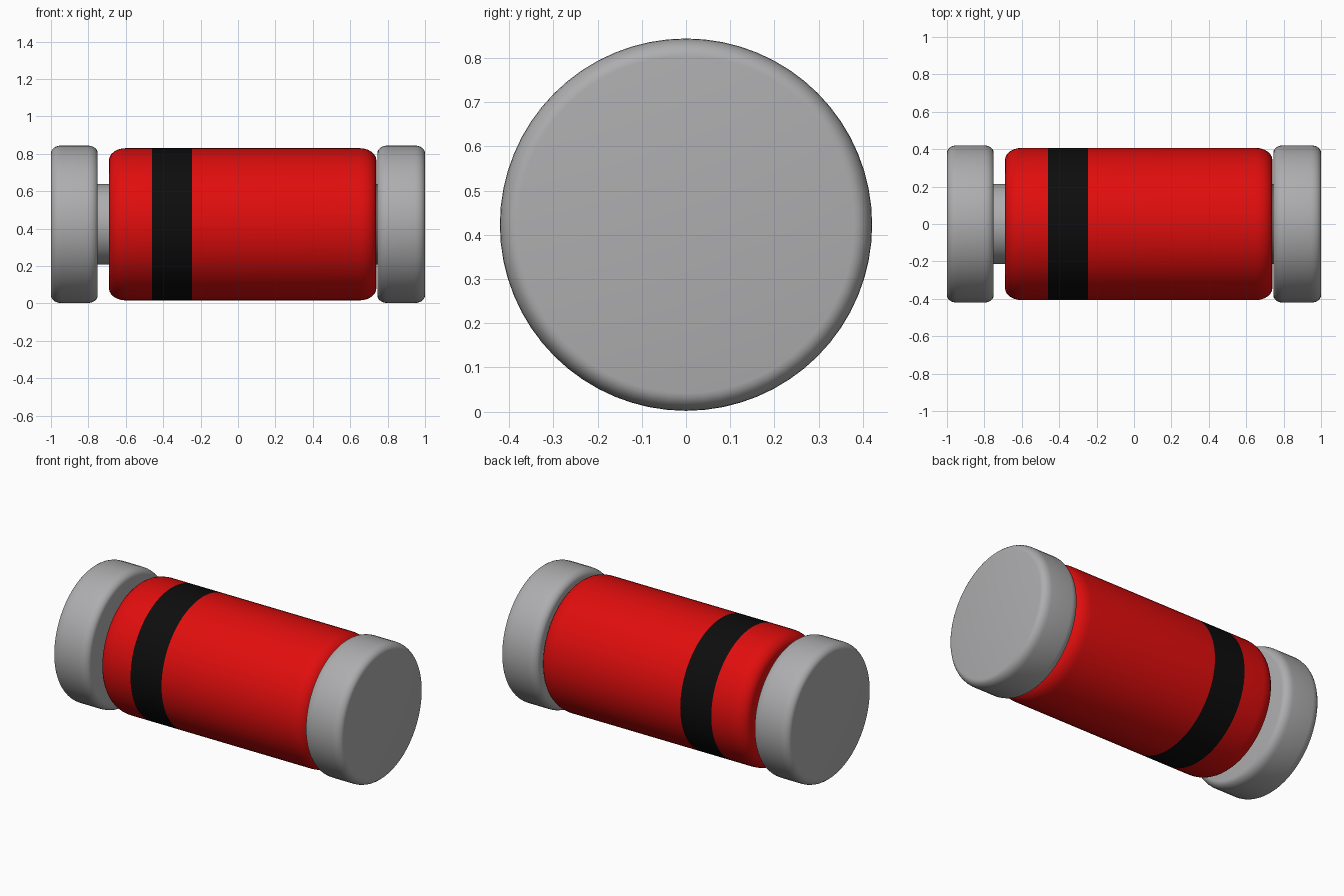
import bpy, bmesh, math

if "Cube" in bpy.data.objects:
    bpy.data.objects.remove(bpy.data.objects["Cube"])

CZ = 0.423   # height of the long axis
SEG = 64


def material(name, rgb):
    m = bpy.data.materials.new(name)
    m.diffuse_color = (*rgb, 1)
    m.use_nodes = True
    m.node_tree.nodes["Principled BSDF"].inputs["Base Color"].default_value = m.diffuse_color
    return m


grey = material("metal grey", (0.42, 0.42, 0.43))
red = material("body red", (0.75, 0.004, 0.004))
black = material("band black", (0.004, 0.004, 0.004))


def lathe(name, profile, mats, rule=lambda x: 0):
    """Revolve (x, radius) points around the long axis, with closed ends."""
    bm = bmesh.new()
    rings = []
    for x, r in profile:
        rings.append([bm.verts.new((x, r * math.cos(2 * math.pi * i / SEG),
                                    CZ + r * math.sin(2 * math.pi * i / SEG)))
                      for i in range(SEG)])
    for a, b in zip(rings, rings[1:]):
        for i in range(SEG):
            j = (i + 1) % SEG
            bm.faces.new((a[i], a[j], b[j], b[i]))
    bm.faces.new(rings[0])
    bm.faces.new(rings[-1])
    bmesh.ops.recalc_face_normals(bm, faces=bm.faces)
    for f in bm.faces:
        f.material_index = rule(f.calc_center_median().x)
    me = bpy.data.meshes.new(name)
    bm.to_mesh(me)
    bm.free()
    ob = bpy.data.objects.new(name, me)
    bpy.context.collection.objects.link(ob)
    for m in mats:
        me.materials.append(m)
    bpy.ops.object.select_all(action='DESELECT')
    ob.select_set(True)
    bpy.context.view_layer.objects.active = ob
    bpy.ops.object.shade_smooth_by_angle(angle=math.radians(35))
    return ob


def rounded(x0, x1, radius, bx, br, mids=(), n=6):
    """Cylinder profile with elliptically rounded rims."""
    arc = [math.pi / 2 * k / n for k in range(n + 1)]
    left = [(x0 + bx * (1 - math.sin(t)), radius - br * (1 - math.cos(t)))
            for t in reversed(arc)]
    right = [(x1 - bx * (1 - math.sin(t)), radius - br * (1 - math.cos(t)))
             for t in arc]
    return left + [(x, radius) for x in mids] + right


# Metal end caps
lathe("left_end_cap", rounded(-1.0, -0.75, 0.421, 0.055, 0.04), [grey])
lathe("right_end_cap", rounded(0.745, 1.0, 0.421, 0.055, 0.04), [grey])

# Necks joining the caps to the body
lathe("left_neck", [(-0.77, 0.215), (-0.67, 0.215)], [grey])
lathe("right_neck", [(0.72, 0.215), (0.77, 0.215)], [grey])

# Red body with a black band
lathe("body", rounded(-0.69, 0.74, 0.407, 0.09, 0.065, mids=(-0.46, -0.245)),
      [red, black], lambda x: 1 if -0.46 < x < -0.245 else 0)
